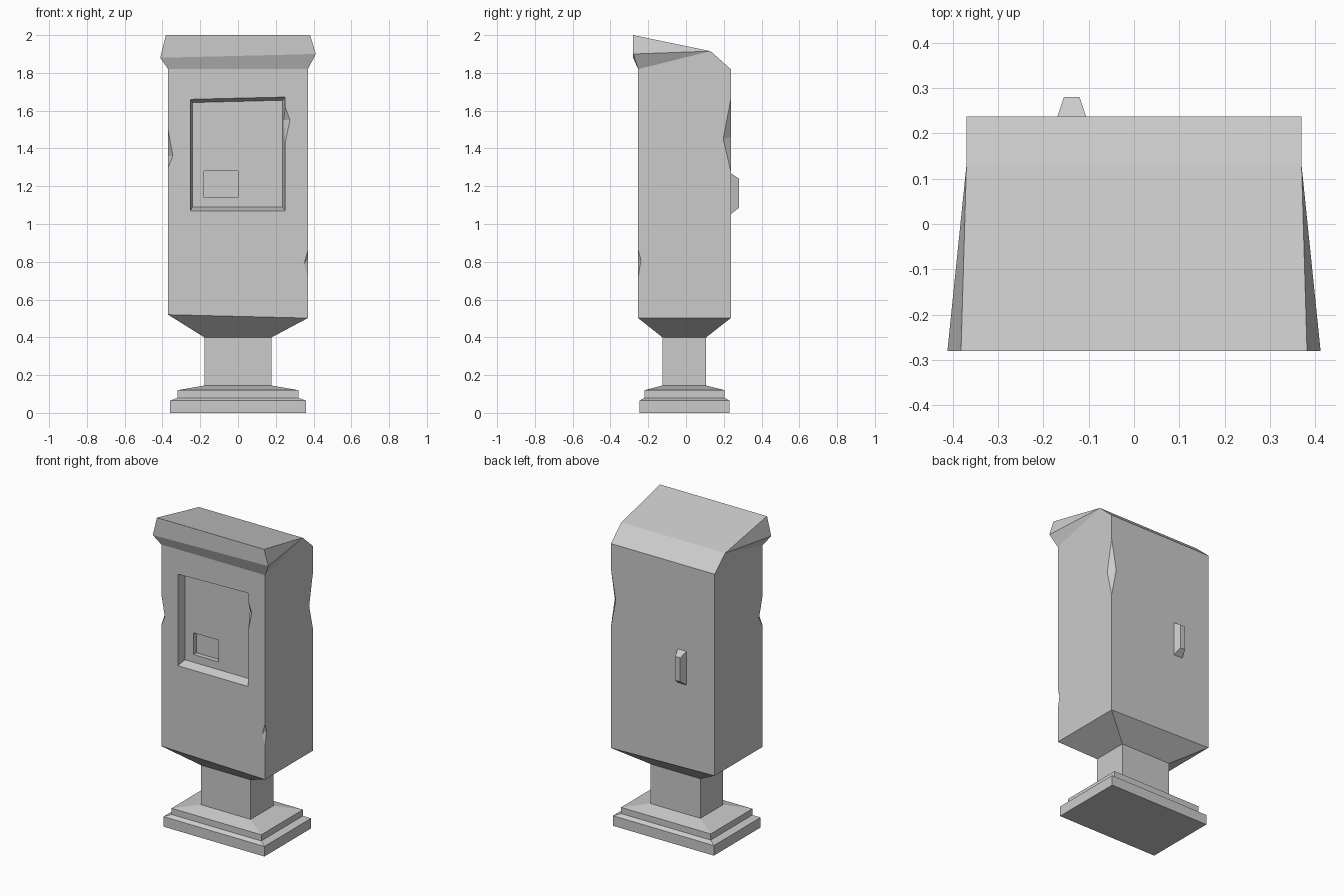
import bpy, bmesh
from mathutils import Vector as V

if "Cube" in bpy.data.objects:
    bpy.data.objects.remove(bpy.data.objects["Cube"])


def finish(name, bm):
    bmesh.ops.recalc_face_normals(bm, faces=bm.faces)
    me = bpy.data.meshes.new(name)
    bm.to_mesh(me)
    bm.free()
    ob = bpy.data.objects.new(name, me)
    bpy.context.collection.objects.link(ob)
    return ob


def loft(bm, rings):
    """Stack rectangles (half width, y front, y back, z left, z right)."""
    prev = first = None
    for hx, y0, y1, zl, zr in rings:
        ring = [bm.verts.new(p) for p in
                ((-hx, y0, zl), (hx, y0, zr), (hx, y1, zr), (-hx, y1, zl))]
        if prev:
            for i in range(4):
                j = (i + 1) % 4
                bm.faces.new((prev[i], prev[j], ring[j], ring[i]))
        else:
            first = ring
        prev = ring
    bm.faces.new(first)
    return prev


def hull(name, pts):
    bm = bmesh.new()
    for p in pts:
        bm.verts.new(p)
    bmesh.ops.convex_hull(bm, input=bm.verts)
    bmesh.ops.dissolve_limit(bm, angle_limit=0.01, verts=bm.verts, edges=bm.edges)
    return finish(name, bm)


def cut(target, cutter):
    cutter.hide_render = True
    m = target.modifiers.new("cut", 'BOOLEAN')
    m.operation = 'DIFFERENCE'
    m.solver = 'EXACT'
    m.object = cutter
    bpy.context.view_layer.objects.active = target
    bpy.ops.object.modifier_apply(modifier=m.name)
    bpy.data.objects.remove(cutter)


def chip(target, top, bottom, f1, f2):
    """Wedge notch in an edge; its crease runs from f1 to f2."""
    top, bottom, f1, f2 = map(V, (top, bottom, f1, f2))
    mid, d = (f1 + f2) / 2, (f2 - f1) * 0.75
    tri = [mid, mid + (top - mid) * 1.3, mid + (bottom - mid) * 1.3]
    cut(target, hull("chip_cutter", [p + s * d for p in tri for s in (-1, 1)]))


# Stepped foot and neck
bm = bmesh.new()
loft(bm, [(.36, -.245, .23, 0, 0), (.36, -.245, .23, .065, .065),
          (.32, -.22, .205, .08, .08), (.32, -.22, .205, .12, .12),
          (.178, -.125, .107, .145, .145), (.178, -.125, .107, .4, .4)])
finish("pedestal", bm)

# Cabinet with tapered underside and flared sloping hood
bm = bmesh.new()
a0, a1, b1, b0 = loft(bm, [(.178, -.125, .107, .4, .4),
                           (.37, -.253, .237, .52, .502),
                           (.37, -.253, .237, 1.82, 1.82)])
c0, c1, d0, d1, e0, e1 = [bm.verts.new(p) for p in (
    (-.37, .13, 1.915), (.37, .13, 1.915), (-.412, -.28, 1.88),
    (.412, -.28, 1.9), (-.382, -.28, 2), (.382, -.28, 2))]
for f in ((a0, a1, d1, d0), (d0, d1, e1, e0), (e0, e1, c1, c0), (c0, c1, b1, b0),
          (a0, d0, c0), (d0, e0, c0), (a0, c0, b0),
          (a1, d1, c1), (d1, e1, c1), (a1, c1, b1)):
    bm.faces.new(f)
cabinet = finish("cabinet", bm)

# Bevelled screen recess, extended outward for a clean cut
outer = [(-.252, 1.07), (.25, 1.07), (.25, 1.672), (-.252, 1.66)]
inner = [(-.24, 1.09), (.235, 1.09), (.235, 1.655), (-.24, 1.643)]
pts = []
for o, i in zip(outer, inner):
    o, i = V((o[0], -.253, o[1])), V((i[0], -.197, i[1]))
    pts += [i, o + (o - i) * 0.4]
cut(cabinet, hull("recess_cutter", pts))

# Small return pocket inside the recess
cut(cabinet, hull("pocket_cutter", [(x, y, z) for x in (-.18, 0)
                                    for y in (-.23, -.167) for z in (1.14, 1.28)]))

# Worn notches on the edges
chip(cabinet, (-.37, -.253, 1.5), (-.37, -.253, 1.3),
     (-.345, -.253, 1.36), (-.37, -.215, 1.36))
chip(cabinet, (.37, .237, 1.66), (.37, .237, 1.28),
     (.335, .237, 1.46), (.37, .197, 1.45))
chip(cabinet, (.37, -.253, .86), (.37, -.253, .72),
     (.35, -.253, .79), (.37, -.238, .81))
chip(cabinet, (.25, -.253, 1.62), (.25, -.253, 1.43),
     (.275, -.253, 1.55), (.243, -.225, 1.55))

# Rear door handle
hull("rear_handle", [(x, .235, z) for x in (-.17, -.105) for z in (1.05, 1.27)]
     + [(x, .28, z) for x in (-.155, -.12) for z in (1.085, 1.24)])
